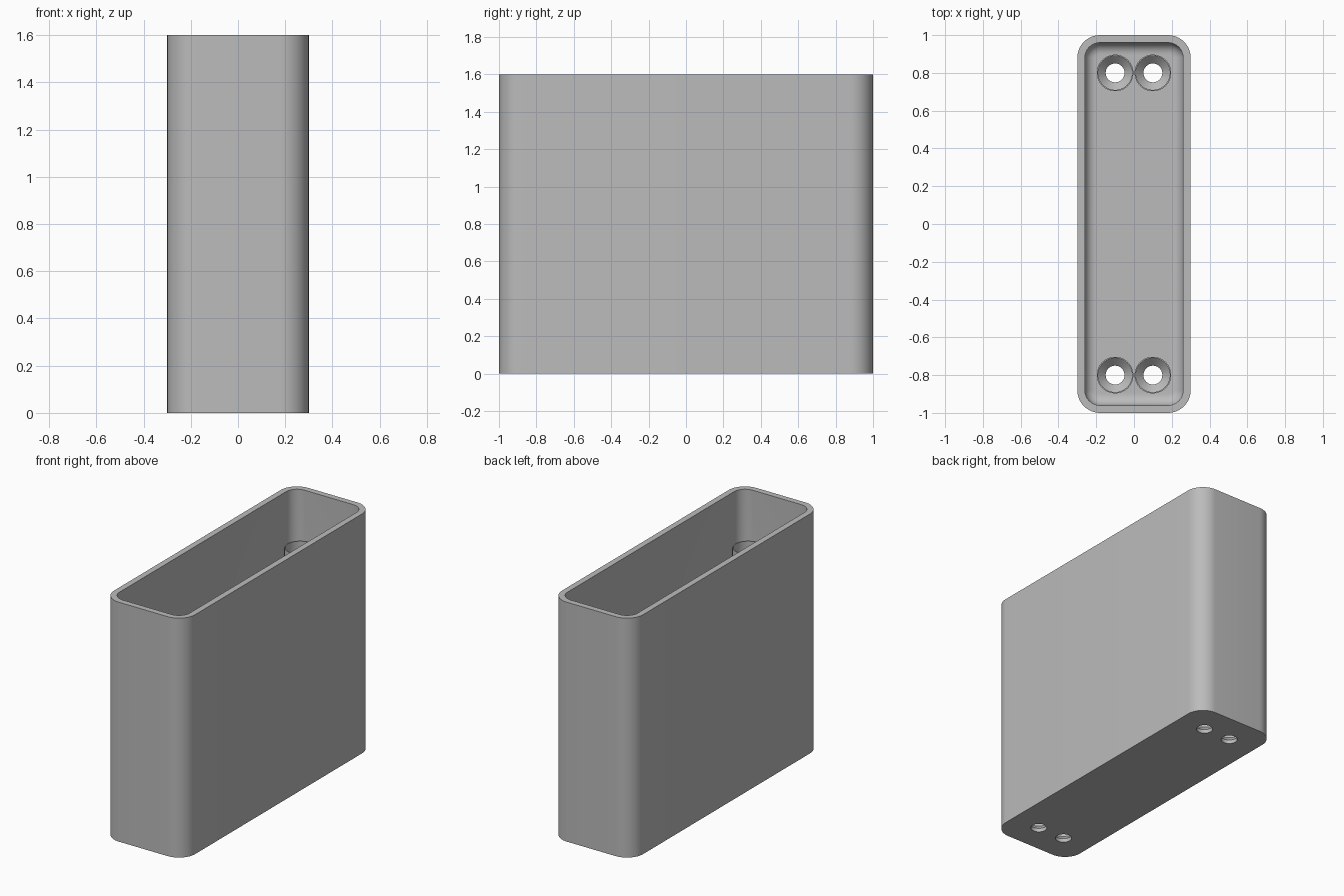
import bpy, bmesh, math

cube = bpy.data.objects.get("Cube")
if cube:
    bpy.data.objects.remove(cube, do_unlink=True)

HEIGHT, FLOOR, WALL, CORNER, FILLET = 1.6, 0.07, 0.04, 0.12, 0.06
SLEEVE_TOP, SLEEVE_OUT, SLEEVE_IN, BORE = 1.3, 0.097, 0.09, 0.05
HOLES = [(x, y) for x in (-0.1, 0.1) for y in (-0.8, 0.8)]

grey = bpy.data.materials.new("plain_grey")
grey.use_nodes = True
grey.diffuse_color = (0.5, 0.5, 0.5, 1)
grey.node_tree.nodes["Principled BSDF"].inputs["Base Color"].default_value = (0.5, 0.5, 0.5, 1)


def make_object(name, bm):
    bmesh.ops.recalc_face_normals(bm, faces=bm.faces)
    mesh = bpy.data.meshes.new(name)
    bm.to_mesh(mesh)
    bm.free()
    mesh.materials.append(grey)
    obj = bpy.data.objects.new(name, mesh)
    bpy.context.collection.objects.link(obj)
    return obj


def smooth(obj):
    bpy.ops.object.select_all(action='DESELECT')
    obj.select_set(True)
    bpy.context.view_layer.objects.active = obj
    bpy.ops.object.shade_smooth_by_angle(angle=math.radians(30))


def rounded_loop(bm, inset, z, steps=12):
    """Rounded rectangle of the box outline, moved inward by inset."""
    r = CORNER - inset
    verts = []
    for q, (sx, sy) in enumerate([(1, 1), (-1, 1), (-1, -1), (1, -1)]):
        for i in range(steps + 1):
            a = math.pi / 2 * (q + i / steps)
            verts.append(bm.verts.new((sx * (0.3 - CORNER) + r * math.cos(a),
                                       sy * (1 - CORNER) + r * math.sin(a), z)))
    return verts


def circle_loop(bm, x, y, r, z, count=40):
    return [bm.verts.new((x + r * math.cos(math.tau * i / count),
                          y + r * math.sin(math.tau * i / count), z)) for i in range(count)]


def bridge(bm, loops):
    for a, b in zip(loops, loops[1:]):
        for i in range(len(a)):
            j = (i + 1) % len(a)
            bm.faces.new((a[i], a[j], b[j], b[i]))


# Open box: outer wall, rim, inner wall and a fillet down to the floor
bm = bmesh.new()
profile = [(0, 0), (0, HEIGHT), (WALL, HEIGHT)]
for i in range(9):
    a = math.pi / 2 * i / 8
    profile.append((WALL + FILLET * (1 - math.cos(a)), FLOOR + FILLET * (1 - math.sin(a))))
loops = [rounded_loop(bm, inset, z) for inset, z in profile]
bridge(bm, loops)
bm.faces.new(loops[0])
bm.faces.new(loops[-1])
box = make_object("box_shell", bm)

# Countersunk screw holes through the floor
bm = bmesh.new()
for x, y in HOLES:
    loops = [circle_loop(bm, x, y, r, z) for r, z in
             ((BORE, -0.1), (BORE, 0.025), (SLEEVE_IN, 0.065), (SLEEVE_IN, 0.1))]
    bridge(bm, loops)
    bm.faces.new(loops[0])
    bm.faces.new(loops[-1])
cutter = make_object("hole_cutter", bm)
cutter.hide_render = True
cut = box.modifiers.new("screw_holes", 'BOOLEAN')
cut.operation = 'DIFFERENCE'
cut.solver = 'EXACT'
cut.object = cutter
graph = bpy.context.evaluated_depsgraph_get()
box_mesh = bpy.data.meshes.new_from_object(box.evaluated_get(graph))
box.modifiers.clear()
box.data = box_mesh
bpy.data.objects.remove(cutter, do_unlink=True)
smooth(box)

# Thin screw sleeves standing around the holes
for n, (x, y) in enumerate(HOLES):
    bm = bmesh.new()
    loops = [circle_loop(bm, x, y, r, z) for r, z in
             ((SLEEVE_IN, FLOOR), (SLEEVE_IN, SLEEVE_TOP),
              (SLEEVE_OUT, SLEEVE_TOP), (SLEEVE_OUT, FLOOR))]
    bridge(bm, loops + loops[:1])
    smooth(make_object(f"screw_sleeve_{n + 1}", bm))
